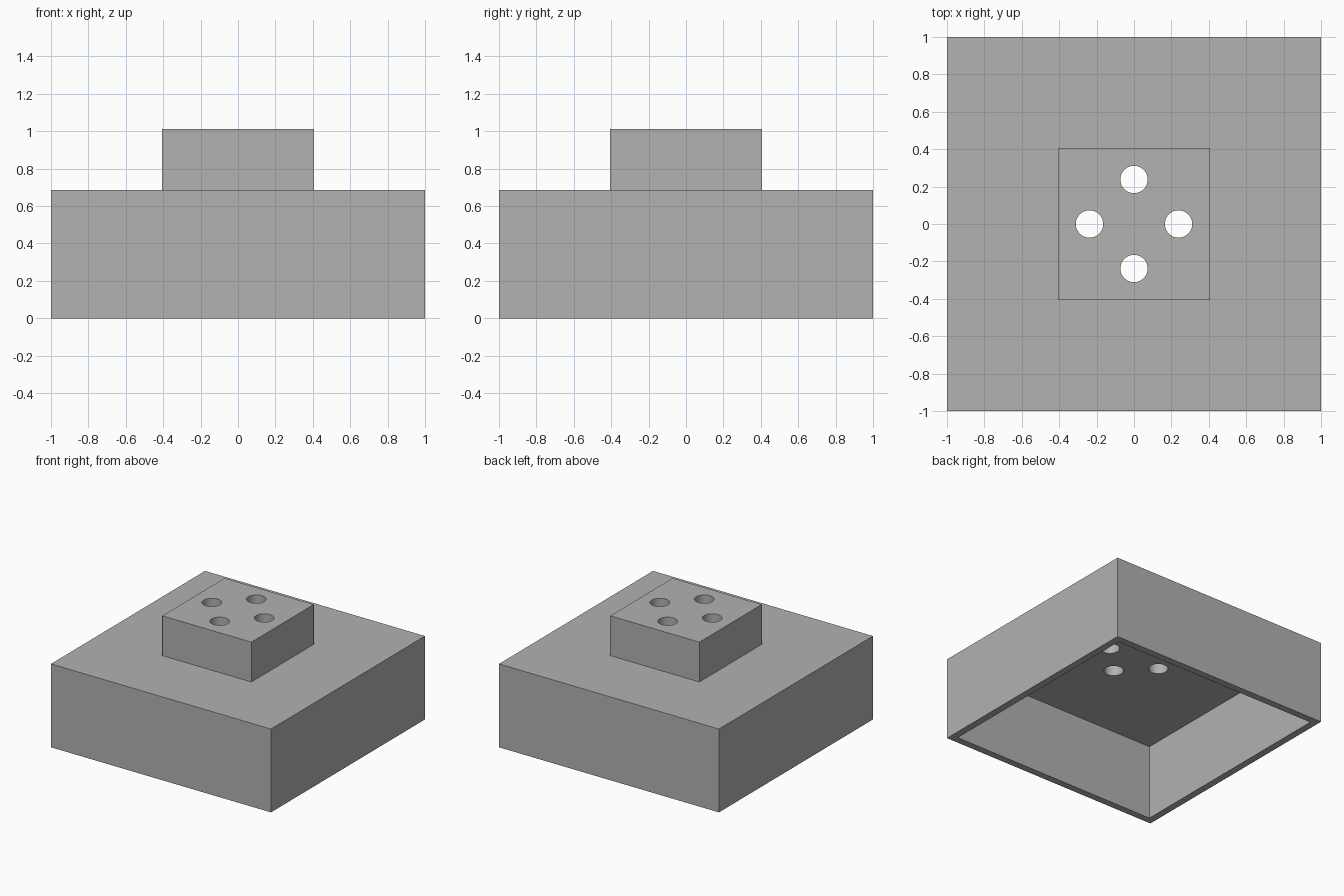
import bpy
import math

if "Cube" in bpy.data.objects:
    bpy.data.objects.remove(bpy.data.objects["Cube"], do_unlink=True)

BODY_TOP, TOP = 0.685, 1.012
WALL, CAVITY_TOP = 0.058, 0.62
BLOCK_HALF = 0.405
HOLE_RADIUS, HOLE_OFFSET = 0.073, 0.238

grey = bpy.data.materials.new("plain_grey")
grey.use_nodes = True
colour = (0.445, 0.445, 0.445, 1)
grey.diffuse_color = colour
grey.node_tree.nodes["Principled BSDF"].inputs["Base Color"].default_value = colour


def box(name, half, bottom, top):
    """Square box centred on the z axis."""
    bpy.ops.mesh.primitive_cube_add(size=2, location=(0, 0, (bottom + top) / 2))
    obj = bpy.context.object
    obj.name = name
    obj.scale = (half, half, (top - bottom) / 2)
    bpy.ops.object.transform_apply(location=True, rotation=True, scale=True)
    obj.data.materials.append(grey)
    return obj


def combine(target, tool, operation):
    """Apply a boolean and remove the tool object."""
    mod = target.modifiers.new(operation.lower(), "BOOLEAN")
    mod.operation = operation
    mod.solver = "EXACT"
    mod.object = tool
    tool.hide_render = True
    bpy.context.view_layer.objects.active = target
    bpy.ops.object.modifier_apply(modifier=mod.name)
    bpy.data.objects.remove(tool, do_unlink=True)


# Hollow base, open underneath
base = box("hollow_base_with_block", 1, 0, BODY_TOP)
combine(base, box("cavity_cutter", 1 - WALL, -0.2, CAVITY_TOP), "DIFFERENCE")

# Raised block on top
combine(base, box("raised_block", BLOCK_HALF, (CAVITY_TOP + BODY_TOP) / 2, TOP), "UNION")

# Four round holes through the block and the base ceiling
for i in range(4):
    angle = i * math.pi / 2
    bpy.ops.mesh.primitive_cylinder_add(
        vertices=48, radius=HOLE_RADIUS, depth=1,
        location=(HOLE_OFFSET * math.cos(angle), HOLE_OFFSET * math.sin(angle), 0.85))
    hole = bpy.context.object
    hole.name = "hole_cutter"
    hole.data.materials.append(grey)
    combine(base, hole, "DIFFERENCE")

# Smooth hole walls, sharp edges elsewhere
bpy.ops.object.select_all(action="DESELECT")
base.select_set(True)
bpy.context.view_layer.objects.active = base
bpy.ops.object.shade_smooth_by_angle(angle=math.radians(30))
